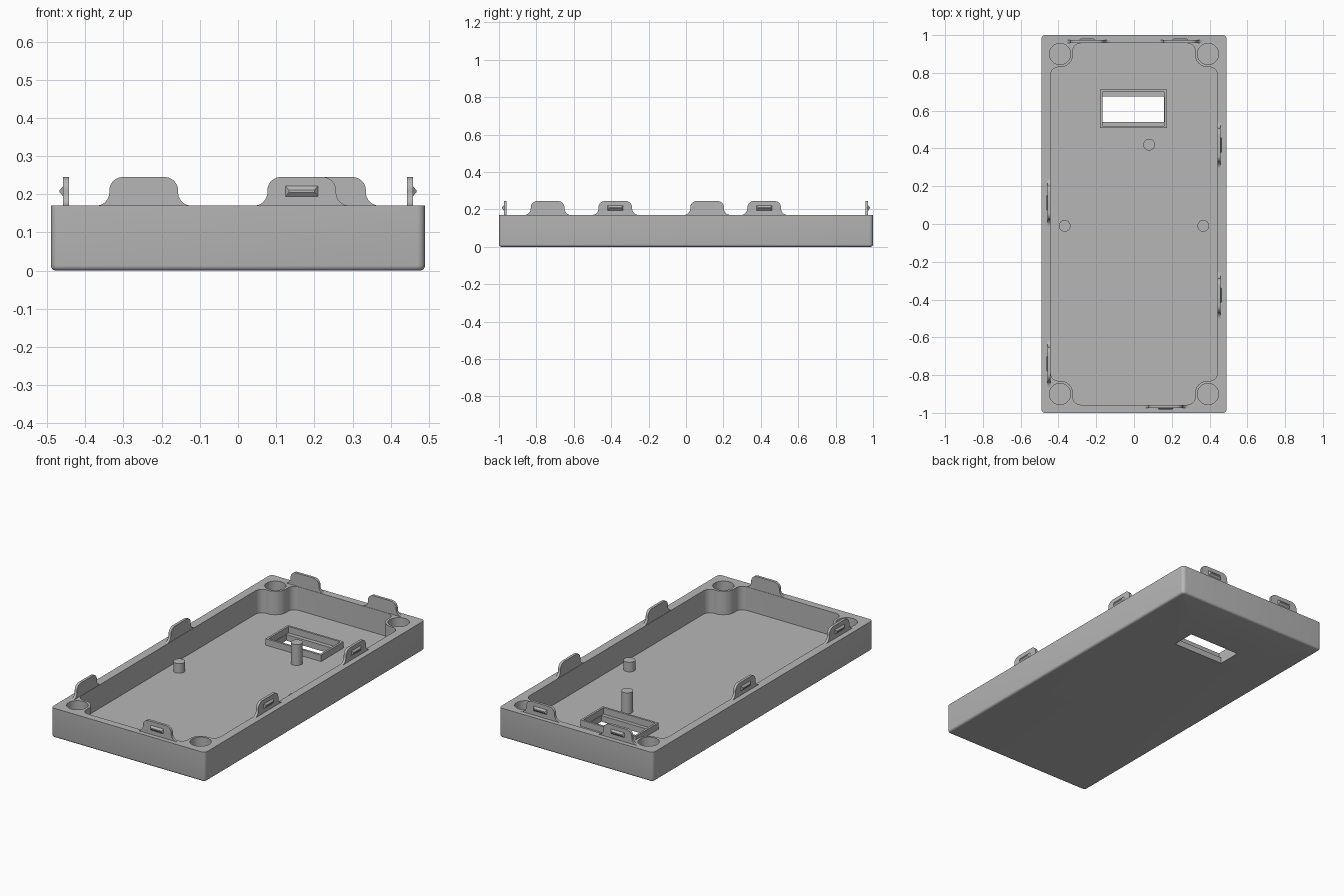
import bpy, bmesh
from math import pi, sin, cos, sqrt, atan2, radians
from mathutils import Matrix

if "Cube" in bpy.data.objects:
    bpy.data.objects.remove(bpy.data.objects["Cube"])

grey = bpy.data.materials.new("Plain grey")
grey.use_nodes = True
colour = (0.47, 0.47, 0.47, 1)
grey.diffuse_color = colour
grey.node_tree.nodes["Principled BSDF"].inputs["Base Color"].default_value = colour

RIM, FLOOR = 0.17, 0.035          # rim height, floor thickness
WALL_X, WALL_Y = 0.441, 0.957     # inner wall faces
POST_X, POST_Y = 0.392, 0.90      # corner screw posts
UPRIGHT = Matrix.Rotation(pi / 2, 4, 'X')


def add_object(name, bm):
    bmesh.ops.recalc_face_normals(bm, faces=bm.faces[:])
    mesh = bpy.data.meshes.new(name)
    bm.to_mesh(mesh)
    bm.free()
    mesh.materials.append(grey)
    obj = bpy.data.objects.new(name, mesh)
    bpy.context.collection.objects.link(obj)
    return obj


def prism(name, points, low, high, matrix=Matrix()):
    """Extrude a flat outline from low to high."""
    bm = bmesh.new()
    face = bm.faces.new([bm.verts.new((x, y, low)) for x, y in points])
    up = bmesh.ops.extrude_face_region(bm, geom=[face])["geom"]
    moved = [v for v in up if isinstance(v, bmesh.types.BMVert)]
    bmesh.ops.translate(bm, vec=(0, 0, high - low), verts=moved)
    bm.transform(matrix)
    return add_object(name, bm)


def arc(cx, cy, r, start, end, steps=8):
    angles = [start + (end - start) * i / steps for i in range(steps + 1)]
    return [(cx + r * cos(a), cy + r * sin(a)) for a in angles]


def rect(x0, x1, y0, y1):
    return [(x0, y0), (x1, y0), (x1, y1), (x0, y1)]


def disc(x, y, r):
    return arc(x, y, r, 0, 2 * pi, 40)[:-1]


def cut(target, cutter):
    mod = target.modifiers.new("Cut", 'BOOLEAN')
    mod.operation, mod.solver, mod.object = 'DIFFERENCE', 'EXACT', cutter
    bpy.context.view_layer.objects.active = target
    bpy.ops.object.modifier_apply(modifier=mod.name)
    bpy.data.objects.remove(cutter)


def smooth(obj):
    bpy.ops.object.select_all(action='DESELECT')
    obj.select_set(True)
    bpy.context.view_layer.objects.active = obj
    bpy.ops.object.shade_smooth_by_angle(angle=radians(30))


def cavity_outline():
    """Inner wall outline that flows around the corner posts with fillets."""
    r, f = 0.07, 0.04
    side_x = WALL_X - f
    side_y = POST_Y - sqrt((r + f) ** 2 - (side_x - POST_X) ** 2)
    end_y = WALL_Y - f
    end_x = POST_X - sqrt((r + f) ** 2 - (end_y - POST_Y) ** 2)
    a = atan2(side_y - POST_Y, side_x - POST_X)
    b = atan2(end_y - POST_Y, end_x - POST_X) - 2 * pi
    if b < -2 * pi:
        b += 2 * pi
    corner = arc(side_x, side_y, f, 0, a + pi)
    corner += arc(POST_X, POST_Y, r, a, b)[1:-1]
    corner += arc(end_x, end_y, f, b + pi, pi / 2)
    mirrored = [(-x, y) for x, y in reversed(corner)]
    half = corner + mirrored
    return half + [(-x, -y) for x, y in half]


# Tray body with rounded corners and a softened bottom edge
bm = bmesh.new()
bmesh.ops.create_cube(bm, size=1, matrix=Matrix.Translation((0, 0, RIM / 2))
                      @ Matrix.Diagonal((0.98, 2, RIM, 1)))
upright = [e for e in bm.edges if abs(e.verts[0].co.z - e.verts[1].co.z) > 0.1]
bmesh.ops.bevel(bm, geom=upright, offset=0.02, segments=6, profile=0.5, affect='EDGES')
base = [e for e in bm.edges if all(v.co.z < 0.001 for v in e.verts)]
bmesh.ops.bevel(bm, geom=base, offset=0.013, segments=4, profile=0.5, affect='EDGES')
tray = add_object("tray_body", bm)

# Cavity, post holes and window opening
cut(tray, prism("cavity_cutter", cavity_outline(), FLOOR, 0.3))
for sx in (-1, 1):
    for sy in (-1, 1):
        cut(tray, prism("hole_cutter", disc(sx * POST_X, sy * POST_Y, 0.056), 0.04, 0.3))
cut(tray, prism("window_cutter", rect(-0.166, 0.16, 0.54, 0.676), -0.1, 0.3))
smooth(tray)

# Raised frame around the window
frame = prism("window_frame", rect(-0.18, 0.174, 0.507, 0.711), FLOOR - 0.005, 0.072)
cut(frame, prism("frame_cutter", rect(-0.168, 0.162, 0.519, 0.699), -0.1, 0.3))

# Support pegs
for name, x, y, top in (("tall_peg", 0.08, 0.42, 0.155),
                        ("left_peg", 0.367, -0.01, 0.09),
                        ("right_peg", -0.367, -0.01, 0.09)):
    smooth(prism(name, disc(x, y, 0.031), FLOOR - 0.005, top))

# Clip tabs with flared feet, each carrying an outward snap ridge
half_tab = arc(0.125, RIM + 0.035, 0.035, -pi / 2, -pi)
half_tab += arc(0.055, 0.21, 0.035, 0, pi / 2)
tab_outline = half_tab + [(-x, z) for x, z in reversed(half_tab)]
THICK, SNAP_Z = 0.015, 0.208


def clip(name, x, y, angle):
    place = Matrix.Translation((x, y, 0)) @ Matrix.Rotation(angle, 4, 'Z')
    smooth(prism(name + "_tab", tab_outline, 0, THICK, place @ UPRIGHT))
    bm = bmesh.new()
    for w, h, d in ((0.044, 0.016, THICK - 0.002), (0.034, 0.003, THICK + 0.009)):
        for px, pz in rect(-w, w, SNAP_Z - h, SNAP_Z + h):
            bm.verts.new((px, -d, pz))
    bmesh.ops.convex_hull(bm, input=bm.verts[:])
    bm.transform(place)
    add_object(name + "_snap", bm)


IN = 0.002
clip("front", 0.167, -WALL_Y - IN, 0)
for i, x in enumerate((0.245, -0.247)):
    clip(f"back_{i + 1}", x, WALL_Y + IN, pi)
for i, y in enumerate((-0.378, 0.418)):
    clip(f"left_{i + 1}", WALL_X + IN, y, pi / 2)
for i, y in enumerate((-0.74, 0.113)):
    clip(f"right_{i + 1}", -WALL_X - IN, y, -pi / 2)
